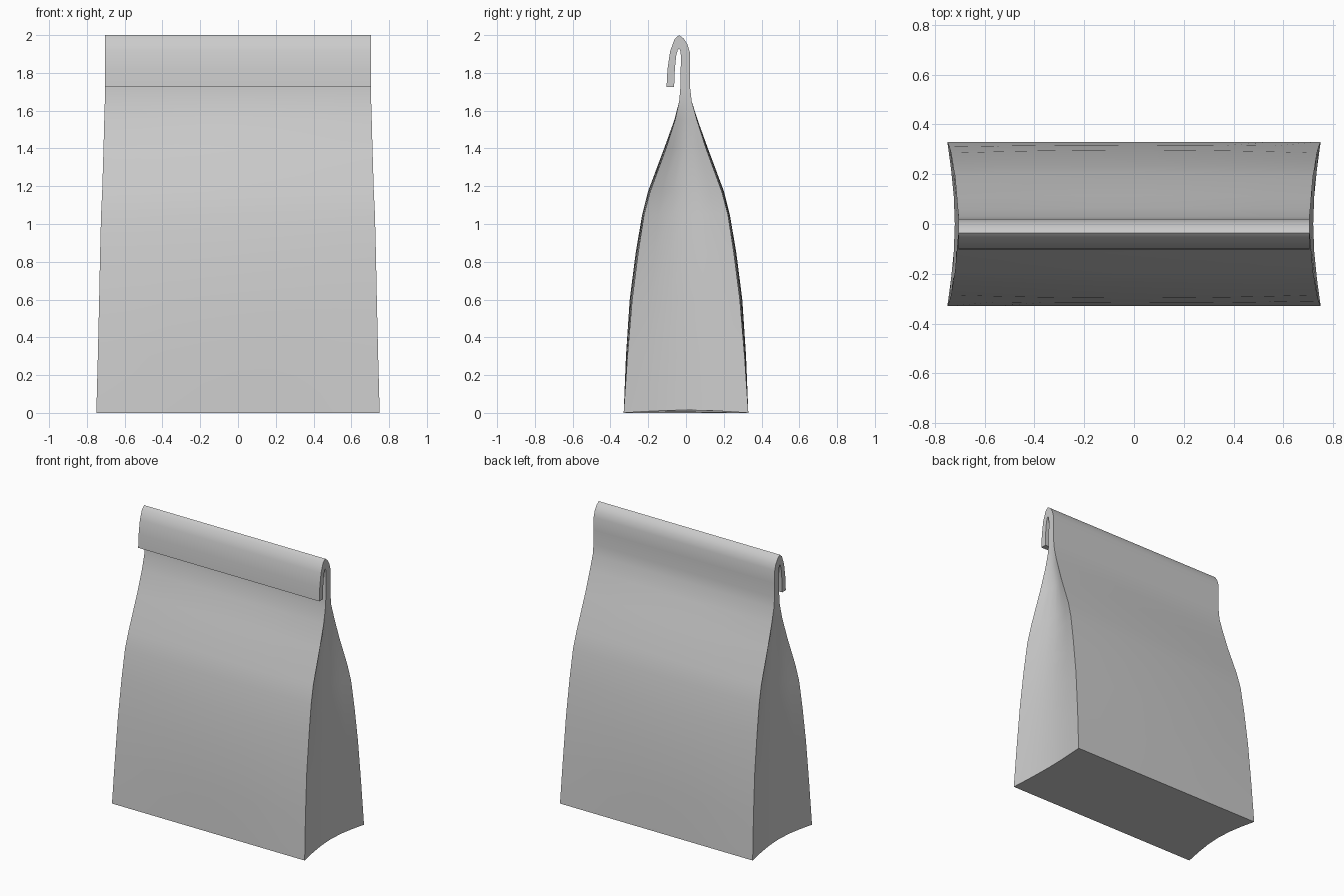
import bpy, bmesh, math

cube = bpy.data.objects.get("Cube")
if cube:
    bpy.data.objects.remove(cube, do_unlink=True)

paper = bpy.data.materials.new("grey paper")
paper.use_nodes = True
paper.diffuse_color = (0.6, 0.6, 0.6, 1)
paper.node_tree.nodes["Principled BSDF"].inputs["Base Color"].default_value = (0.6, 0.6, 0.6, 1)

COLUMNS = 8   # divisions across a wide panel
GUSSET = 6    # divisions across a side gusset

# Body levels: height, half depth, half width, gusset pinch, panel bulge
body = [
    (0, .33, .75, .03, 0),
    (.3, .31, .742, .032, .008),
    (.6, .285, .735, .036, .013),
    (.85, .253, .73, .042, .013),
    (1.05, .222, .725, .05, .01),
    (1.17, .19, .719, .05, .012),
    (1.4, .106, .712, .04, .01),
    (1.55, .058, .708, .015, .004),
]

# Neck and rolled top: front (y, z) and back (y, z) of the flattened bag
fold = [
    ((-.036, 1.65), (.03, 1.65)),
    ((-.03, 1.72), (.022, 1.72)),
    ((-.028, 1.82), (.021, 1.82)),
    ((-.027, 1.89), (.02, 1.91)),
    ((-.03, 1.915), (.008, 1.95)),
    ((-.034, 1.927), (-.012, 1.982)),
    ((-.039, 1.928), (-.037, 2)),
    ((-.044, 1.92), (-.06, 1.98)),
    ((-.052, 1.89), (-.084, 1.915)),
    ((-.059, 1.82), (-.098, 1.82)),
    ((-.063, 1.725), (-.103, 1.725)),
]


def section(front, back, width, pinch, bulge, lift=0):
    """Closed loop: front panel, left gusset, back panel, right gusset."""
    points = []

    def panel(edge, side):
        for i in range(COLUMNS):
            t = 2 * i / COLUMNS - 1
            points.append((-side * t * width, edge[0] + side * bulge * (1 - t * t), edge[1]))

    def gusset(start, end, side):
        for i in range(GUSSET):
            t = i / GUSSET
            dip = math.sin(math.pi * t)
            y = start[0] + (end[0] - start[0]) * t
            z = start[1] + (end[1] - start[1]) * t + lift * dip
            points.append((side * (width - pinch * dip), y, z))

    panel(front, -1)
    gusset(front, back, 1)
    panel(back, 1)
    gusset(back, front, -1)
    return points


sections = [section((-d, z), (d, z), w, p, b, 0.015 if z == 0 else 0)
            for z, d, w, p, b in body]
sections += [section(f, b, 0.705, 0, 0) for f, b in fold]

# Skin the sections and close the base and the flap end
bm = bmesh.new()
rings = [[bm.verts.new(p) for p in s] for s in sections]
for low, high in zip(rings, rings[1:]):
    for i in range(len(low)):
        j = (i + 1) % len(low)
        bm.faces.new((low[i], low[j], high[j], high[i]))
bm.faces.new(rings[0][::-1])
bm.faces.new(rings[-1])
bmesh.ops.recalc_face_normals(bm, faces=bm.faces)

mesh = bpy.data.meshes.new("paper_bag")
bm.to_mesh(mesh)
bm.free()
mesh.materials.append(paper)
bag = bpy.data.objects.new("paper_bag", mesh)
bpy.context.collection.objects.link(bag)
bpy.context.view_layer.objects.active = bag
bag.select_set(True)
bpy.ops.object.shade_smooth_by_angle(angle=math.radians(40))
